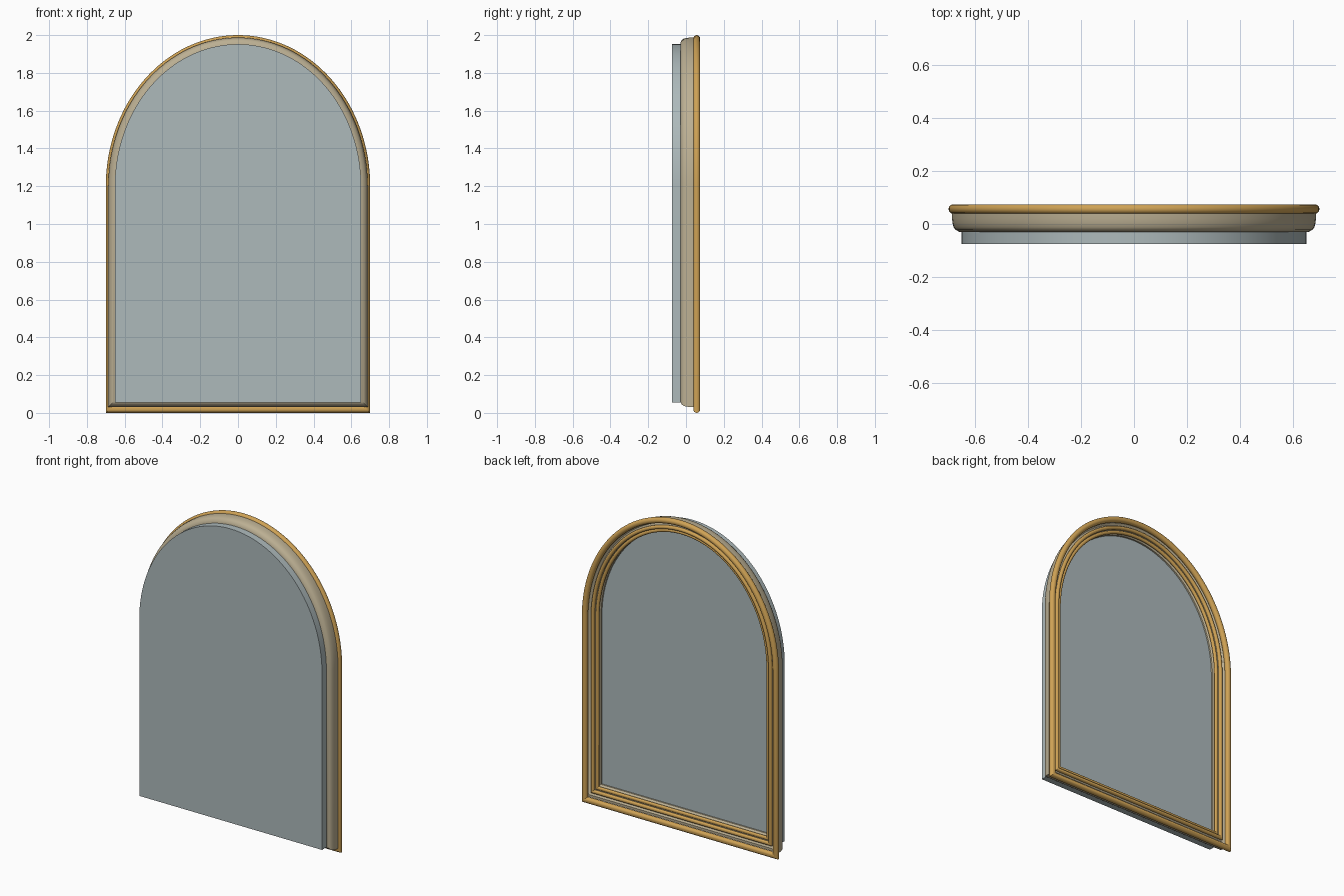
import bpy, bmesh, math

cube = bpy.data.objects.get("Cube")
if cube:
    bpy.data.objects.remove(cube)

HALF, SPRING, RISE, ARC = 0.7, 1.2, 0.8, 64


def material(name, rgb):
    mat = bpy.data.materials.new(name)
    mat.use_nodes = True
    mat.diffuse_color = (*rgb, 1)
    mat.node_tree.nodes["Principled BSDF"].inputs["Base Color"].default_value = (*rgb, 1)
    return mat


gold = material("antique gold", (0.62, 0.36, 0.09))
cream = material("warm cream", (0.50, 0.43, 0.29))
silver = material("mirror grey", (0.42, 0.49, 0.50))


def arch(inset, lift=0.0):
    """Closed arch outline, inset from the outermost edge."""
    a, b = HALF - inset, RISE - inset
    pts = [(-a, inset + lift), (a, inset + lift)]
    for i in range(ARC + 1):
        t = math.pi * i / ARC
        pts.append((a * math.cos(t), SPRING + b * math.sin(t)))
    return pts


def finish(name, bm, mat):
    bmesh.ops.recalc_face_normals(bm, faces=bm.faces)
    mesh = bpy.data.meshes.new(name)
    bm.to_mesh(mesh)
    bm.free()
    mesh.materials.append(mat)
    ob = bpy.data.objects.new(name, mesh)
    bpy.context.collection.objects.link(ob)
    bpy.ops.object.select_all(action="DESELECT")
    ob.select_set(True)
    bpy.context.view_layer.objects.active = ob
    bpy.ops.object.shade_smooth_by_angle(angle=math.radians(35))
    return ob


def sweep(name, profile, mat, lift=0.0):
    """Carry a closed (inset, y) profile round the arch with mitred corners."""
    bm = bmesh.new()
    rings = [[bm.verts.new((x, y, z)) for x, z in arch(d, lift)] for d, y in profile]
    for r, s in zip(rings, rings[1:] + rings[:1]):
        for i in range(len(r)):
            j = (i + 1) % len(r)
            bm.faces.new((r[i], r[j], s[j], s[i]))
    return finish(name, bm, mat)


def bead(name, inset, y, radius, lift=0.0, sides=14):
    turns = [2 * math.pi * k / sides for k in range(sides)]
    sweep(name, [(inset + radius * math.cos(t), y + radius * math.sin(t)) for t in turns],
          gold, lift)


# Moulded frame: rounded shoulder outside, shallow cove on the show side
sweep("frame_moulding", [
    (0.10, -0.03), (0.04, -0.03), (0.034, -0.026), (0.026, -0.022), (0.019, -0.012),
    (0.015, 0.004), (0.013, 0.02), (0.013, 0.04), (0.030, 0.042), (0.036, 0.034),
    (0.045, 0.031), (0.054, 0.036), (0.075, 0.036), (0.09, 0.02), (0.10, 0.01),
], cream, lift=0.018)

# Gold beading
bead("outer_bead", 0.0185, 0.0565, 0.0185)
bead("inner_bead", 0.066, 0.044, 0.012, lift=0.012)
bead("sight_edge_bead", 0.09, 0.032, 0.011, lift=0.012)

# Mirror slab
bm = bmesh.new()
front, back = ([bm.verts.new((x, y, z)) for x, z in arch(0.048, 0.007)]
               for y in (-0.075, 0.0))
bm.faces.new(front)
bm.faces.new(back)
for i in range(len(front)):
    j = (i + 1) % len(front)
    bm.faces.new((front[i], front[j], back[j], back[i]))
finish("mirror_panel", bm, silver)
